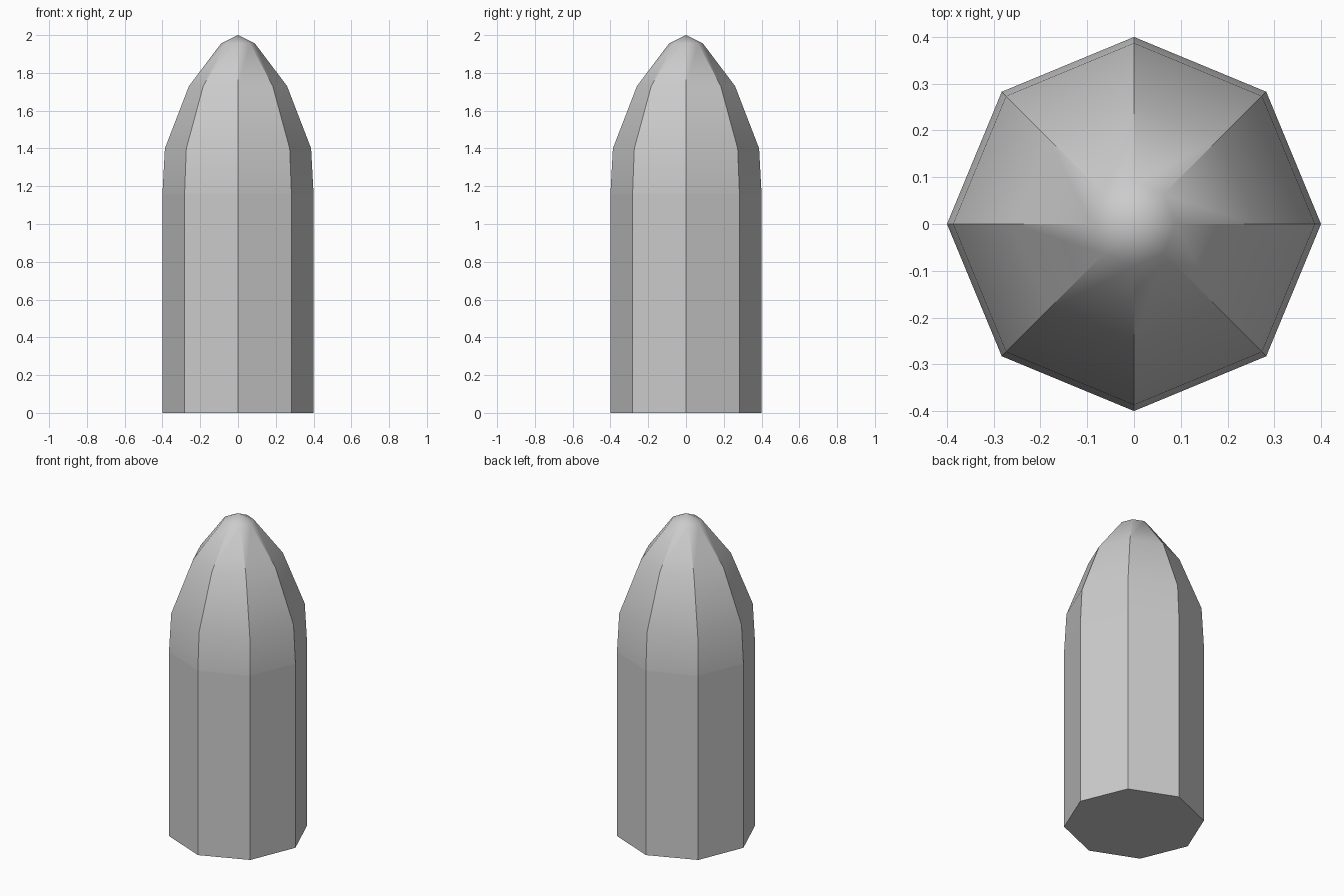
import bpy
import bmesh
from math import cos, sin, pi

if "Cube" in bpy.data.objects:
    bpy.data.objects.remove(bpy.data.objects["Cube"])

SIDES = 8


def lathe(name, profile, cap_bottom=False):
    """Turn (radius, z) points into an eight-sided shell; radius 0 makes a tip."""
    bm = bmesh.new()
    rings = []
    for r, z in profile:
        count = SIDES if r > 0 else 1
        rings.append([bm.verts.new((r * cos(2 * pi * i / SIDES),
                                    r * sin(2 * pi * i / SIDES), z))
                      for i in range(count)])
    for low, high in zip(rings, rings[1:]):
        for i in range(SIDES):
            j = (i + 1) % SIDES
            if len(high) == 1:
                bm.faces.new((low[i], low[j], high[0]))
            else:
                bm.faces.new((low[i], low[j], high[j], high[i]))
    if cap_bottom:
        bm.faces.new(rings[0][::-1])
    mesh = bpy.data.meshes.new(name)
    bm.to_mesh(mesh)
    bm.free()
    obj = bpy.data.objects.new(name, mesh)
    bpy.context.collection.objects.link(obj)
    return obj


# Straight octagonal casing, flat faces
lathe("casing", [(0.4, 0), (0.4, 1.16)], cap_bottom=True)

# Pointed nose, smooth along its length with sharp ridges
nose = lathe("nose", [(0.4, 1.16), (0.387, 1.4), (0.26, 1.73), (0.09, 1.955), (0, 2)])
bpy.context.view_layer.objects.active = nose
nose.select_set(True)
bpy.ops.object.shade_smooth_by_angle(angle=pi / 6)
